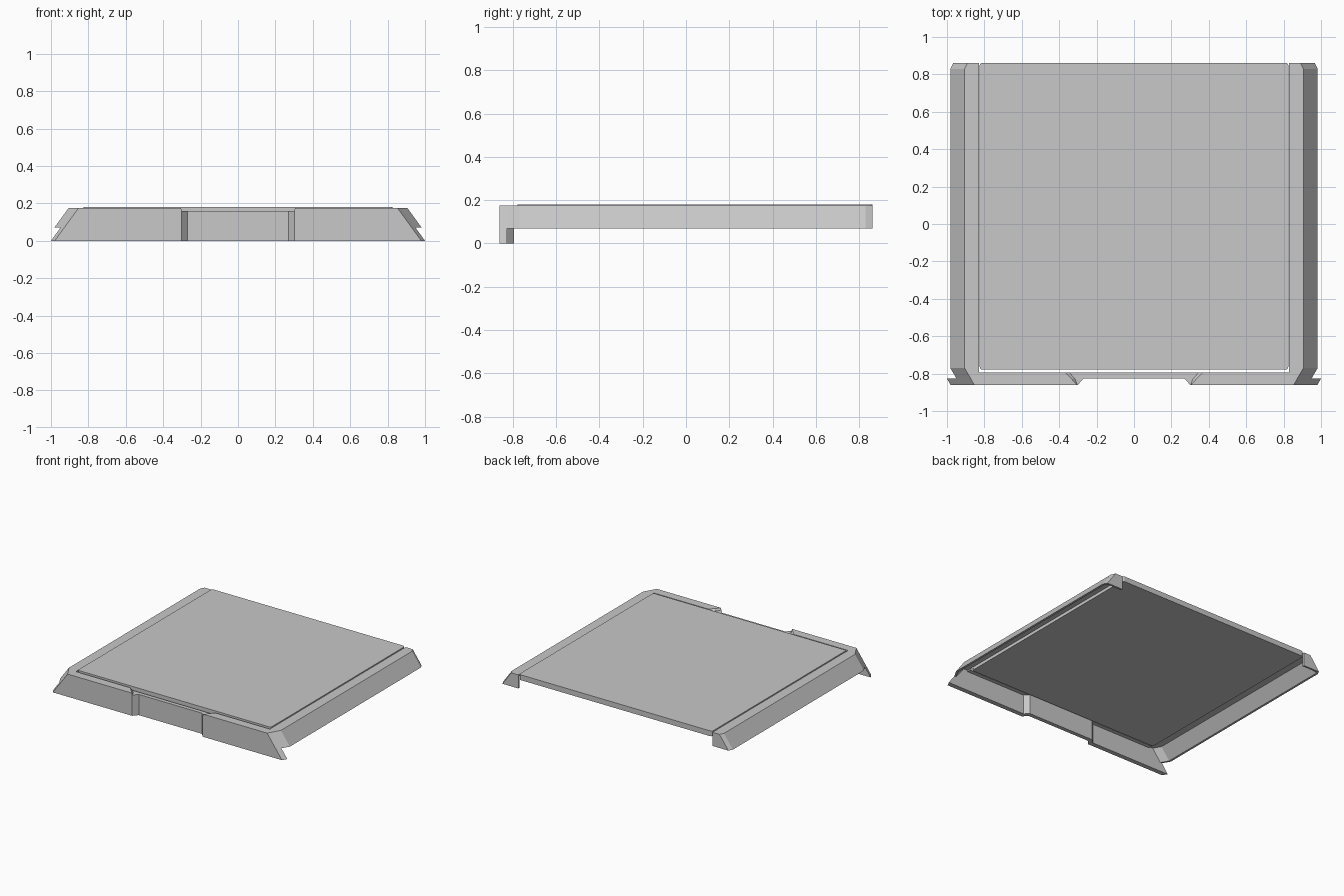
import bpy, bmesh

cube = bpy.data.objects.get("Cube")
if cube:
    bpy.data.objects.remove(cube)

grey = bpy.data.materials.new("light_grey")
grey.use_nodes = True
colour = (0.58, 0.58, 0.58, 1)
grey.diffuse_color = colour
grey.node_tree.nodes["Principled BSDF"].inputs["Base Color"].default_value = colour

# Shared dimensions
FRONT, STEP, RIM, BACK = -0.862, -0.826, -0.795, 0.862
TOP, LEDGE, RAIL_BOTTOM, INNER = 0.175, 0.16, 0.07, 0.83
SLOPE = 0.726  # outward run per unit of drop


def loft(name, rings, mirror=False):
    """Closed solid through matching rings of points."""
    bm = bmesh.new()
    loops = [[bm.verts.new(p) for p in ring] for ring in rings]
    n = len(loops[0])
    for a, b in zip(loops, loops[1:]):
        for i in range(n):
            j = (i + 1) % n
            bm.faces.new((a[i], a[j], b[j], b[i]))
    bm.faces.new(loops[0])
    bm.faces.new(loops[-1])
    bmesh.ops.recalc_face_normals(bm, faces=bm.faces)
    mesh = bpy.data.meshes.new(name)
    bm.to_mesh(mesh)
    bm.free()
    mesh.materials.append(grey)
    obj = bpy.data.objects.new(name, mesh)
    bpy.context.collection.objects.link(obj)
    if mirror:
        obj.modifiers.new("mirror", 'MIRROR')
    return obj


def level(plan, z):
    return [(x, y, z) for x, y in plan]


# Top plate with rounded upright corners
half, plate_front = 0.826, -0.779
outline = [(-half, plate_front), (half, plate_front), (half, BACK), (-half, BACK)]
plate = loft("top_plate", [level(outline, 0.14), level(outline, 0.181)])
bm = bmesh.new()
bm.from_mesh(plate.data)
corners = [e for e in bm.edges if abs(e.verts[0].co.z - e.verts[1].co.z) > 0.01]
bmesh.ops.bevel(bm, geom=corners, offset=0.018, segments=3, affect='EDGES', profile=0.5)
bm.to_mesh(plate.data)
bm.free()


# Hollow side rails, angled in at the front and clipped at the back
def rail_section(x, y):
    foot = x + SLOPE * (TOP - RAIL_BOTTOM)
    return [(INNER, y, TOP), (x, y, TOP), (foot, y, RAIL_BOTTOM),
            (foot - 0.016, y, RAIL_BOTTOM), (x - 0.008, y, TOP - 0.015),
            (INNER, y, TOP - 0.015)]


path = [(0.873, STEP), (0.906, -0.77), (0.906, 0.83), (0.89, BACK)]
loft("side_rail", [rail_section(x, y) for x, y in path], mirror=True)


# End caps closing the rails at the back
def cap_section(x, y):
    return [(INNER, y, TOP - 0.001), (x, y, TOP - 0.001),
            (x + SLOPE * (TOP - RAIL_BOTTOM), y, RAIL_BOTTOM),
            (INNER, y, RAIL_BOTTOM)]


loft("rail_end_cap", [cap_section(0.894, BACK - 0.015), cap_section(0.888, BACK)],
     mirror=True)


# Front wall wings with raked ends
def wing(notch_front, notch_back, z):
    run = SLOPE * (TOP - z)
    return level([(notch_front, FRONT), (0.853 + run, FRONT),
                  (0.873 + run, STEP), (notch_back, STEP)], z)


loft("front_wall_wing",
     [wing(0.302, 0.316, 0), wing(0.302, 0.316, LEDGE), wing(0.304, 0.336, TOP)],
     mirror=True)


# Rim behind the wings, ramping down toward the recess
def rim(near, far, z):
    return level([(near, STEP), (INNER, STEP), (INNER, RIM), (far, RIM)], z)


loft("front_rim", [rim(0.316, 0.285, 0.15), rim(0.316, 0.285, LEDGE),
                   rim(0.318, 0.345, LEDGE), rim(0.336, 0.366, TOP)], mirror=True)

# Recessed middle panel with diagonal returns
side = [(0.27, STEP), (0.302, FRONT), (0.316, STEP), (0.285, RIM)]
plan = side + [(-x, y) for x, y in reversed(side)]
loft("recessed_front_panel", [level(plan, 0), level(plan, LEDGE)])
